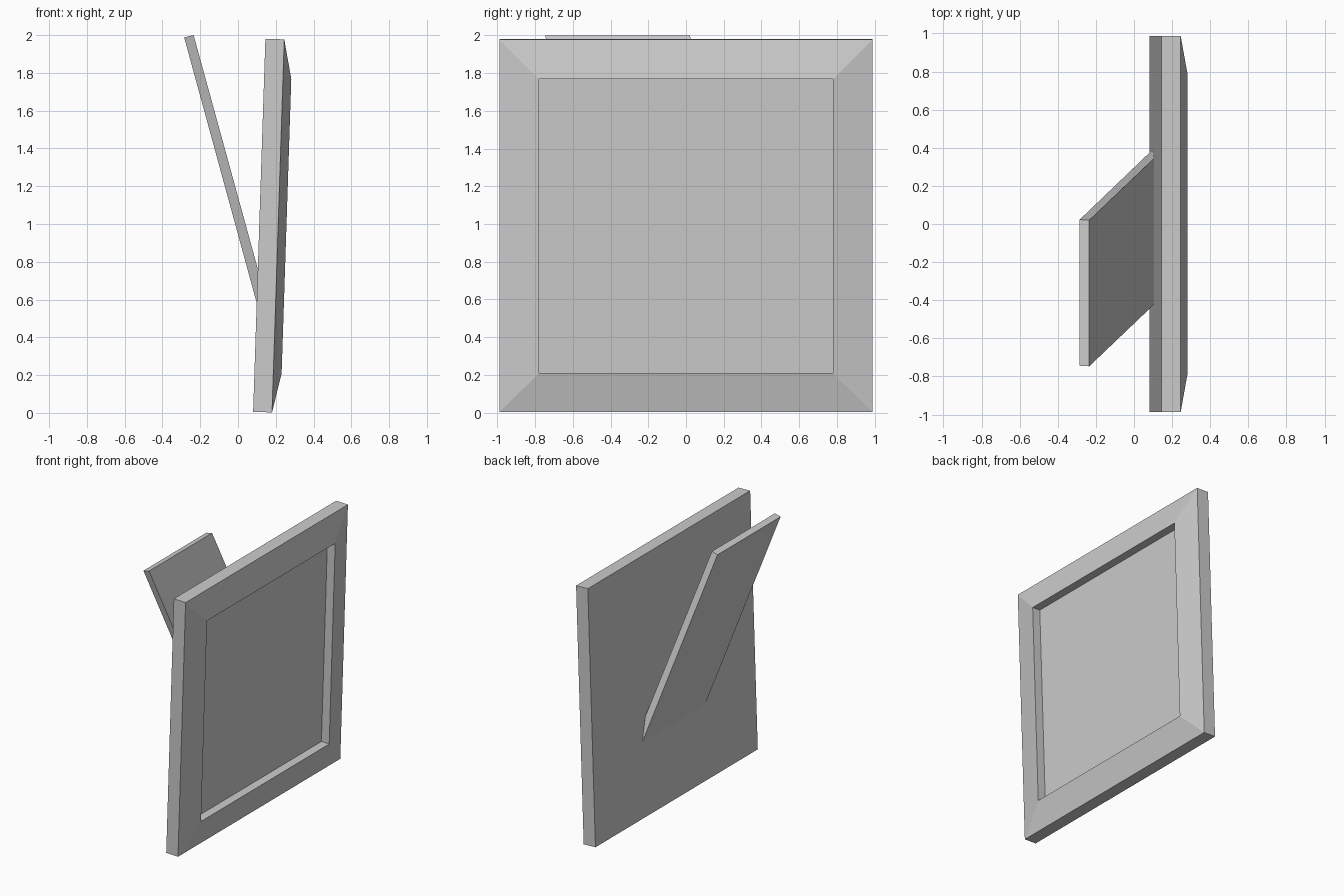
import bpy, bmesh, math
from mathutils import Matrix

if "Cube" in bpy.data.objects:
    bpy.data.objects.remove(bpy.data.objects["Cube"])


def finish(name, bm):
    bmesh.ops.recalc_face_normals(bm, faces=bm.faces)
    mesh = bpy.data.meshes.new(name)
    bm.to_mesh(mesh)
    bm.free()
    obj = bpy.data.objects.new(name, mesh)
    bpy.context.collection.objects.link(obj)
    return obj


def loft(name, rings):
    """Join successive closed rings of points and cap both ends."""
    bm = bmesh.new()
    loops = [[bm.verts.new(p) for p in ring] for ring in rings]
    for a, b in zip(loops, loops[1:]):
        n = len(a)
        for i in range(n):
            j = (i + 1) % n
            bm.faces.new((a[i], a[j], b[j], b[i]))
    bm.faces.new(loops[0])
    bm.faces.new(loops[-1])
    return finish(name, bm)


def square(half, x):
    return [(x, sy * half, sz * half)
            for sy, sz in ((-1, -1), (1, -1), (1, 1), (-1, 1))]


# Picture frame: flat back, raised mitred border, recessed panel
frame = loft("picture_frame", [square(0.988, -0.05), square(0.988, 0.05),
                               square(0.78, 0.094), square(0.78, 0.028)])
tilt = math.radians(1.88)
frame.data.transform(Matrix.Translation((0.1625, 0, 0.9915))
                     @ Matrix.Rotation(tilt, 4, 'Y'))

# Rear strut: thin leaning board, slanted sideways, bottom cut by the frame back
profile = [(-0.285, 1.988), (-0.235, 2.0), (0.107, 0.755), (0.101, 0.575)]
slant = 0.262
loft("rear_strut", [[(x, y + (2.0 - z) * slant, z) for x, z in profile]
                    for y in (-0.747, 0.02)])
